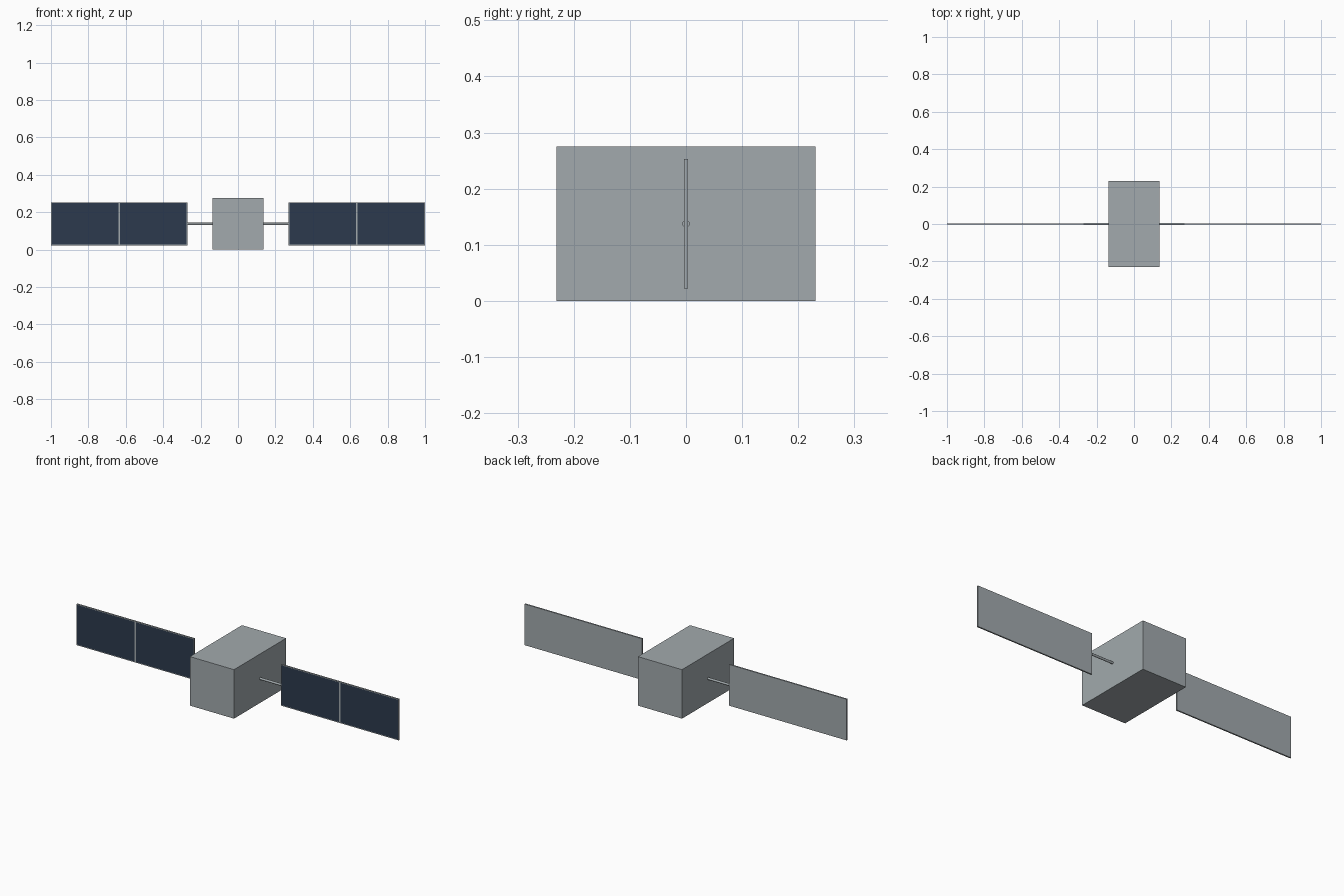
import bpy, bmesh, math
from mathutils import Matrix, Vector

if "Cube" in bpy.data.objects:
    bpy.data.objects.remove(bpy.data.objects["Cube"], do_unlink=True)

MID_Z = 0.1375


def material(name, rgb):
    mat = bpy.data.materials.new(name)
    mat.use_nodes = True
    mat.diffuse_color = (*rgb, 1)
    mat.node_tree.nodes["Principled BSDF"].inputs["Base Color"].default_value = (*rgb, 1)
    return mat


grey = material("light_grey_metal", (0.36, 0.40, 0.418))
navy = material("navy_solar_cells", (0.025, 0.042, 0.074))


def add_box(bm, center, size):
    bmesh.ops.create_cube(bm, size=1, matrix=Matrix.Translation(center) @ Matrix.Diagonal((*size, 1)))


def finish(bm, name, *mats):
    mesh = bpy.data.meshes.new(name)
    bm.to_mesh(mesh)
    bm.free()
    for mat in mats:
        mesh.materials.append(mat)
    obj = bpy.data.objects.new(name, mesh)
    bpy.context.collection.objects.link(obj)
    return obj


# Box body
bm = bmesh.new()
add_box(bm, (0, 0, MID_Z), (0.274, 0.462, 2 * MID_Z))
finish(bm, "body", grey)

for side, label in ((1, "left"), (-1, "right")):
    # Round boom from the body to the wing
    bm = bmesh.new()
    bmesh.ops.create_cone(bm, cap_ends=True, segments=16, radius1=0.0065, radius2=0.0065, depth=0.14,
                          matrix=Matrix.Translation((side * 0.2, 0, MID_Z)) @ Matrix.Rotation(math.pi / 2, 4, "Y"))
    for face in bm.faces:
        face.smooth = len(face.verts) == 4
    for edge in bm.edges:
        edge.smooth = all(f.smooth for f in edge.link_faces)
    finish(bm, label + "_boom", grey)

    # Solar wing: split in two, with framed cells on the front only
    bm = bmesh.new()
    center = Vector((side * 0.635, 0, MID_Z))
    add_box(bm, center, (0.73, 0.008, 0.231))
    bmesh.ops.bisect_plane(bm, geom=bm.verts[:] + bm.edges[:] + bm.faces[:],
                           plane_co=center, plane_no=(1, 0, 0))
    bm.normal_update()
    cells = [f for f in bm.faces if f.normal.y < -0.9]
    bmesh.ops.inset_individual(bm, faces=cells, thickness=0.006)
    for face in cells:
        face.material_index = 1
    finish(bm, label + "_solar_wing", grey, navy)
